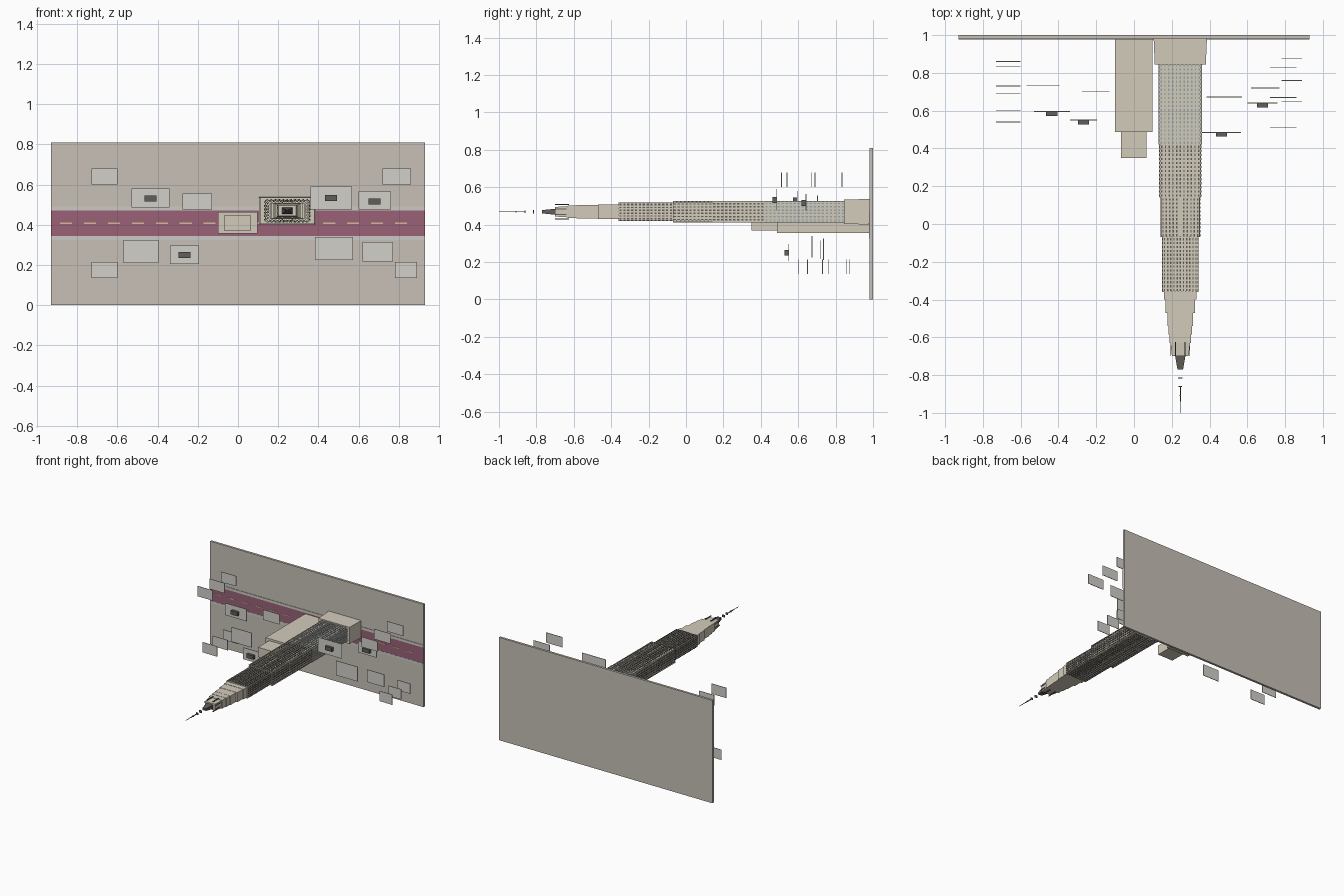
import bpy, bmesh
from mathutils import Vector


def material(name, r, g, b):
    m = bpy.data.materials.new(name)
    m.diffuse_color = (r, g, b, 1)
    return m


GROUND = material("ground", 0.57, 0.53, 0.47)
STONE = material("stone", 0.65, 0.60, 0.50)
ROOF = material("roof", 0.64, 0.63, 0.59)
ROAD = material("road", 0.32, 0.12, 0.18)
KERB = material("kerb", 0.60, 0.59, 0.56)
MARK = material("marking", 0.65, 0.50, 0.32)
DARK = material("dark_metal", 0.12, 0.11, 0.10)
GLASS = material("glass", 0.30, 0.38, 0.42)


def solids(name, parts, mat):
    """Each part: x0, x1, y0, y1, z0, z1 and optional scale of the y0 end."""
    bm = bmesh.new()
    for x0, x1, y0, y1, z0, z1, *taper in parts:
        c = Vector(((x0 + x1) / 2, (y0 + y1) / 2, (z0 + z1) / 2))
        size = (x1 - x0, y1 - y0, z1 - z0)
        for v in bmesh.ops.create_cube(bm, size=1)["verts"]:
            t = taper[0] if taper and v.co.y < 0 else 1
            v.co = c + Vector((v.co.x * size[0] * t, v.co.y * size[1], v.co.z * size[2] * t))
    me = bpy.data.meshes.new(name)
    bm.to_mesh(me)
    bm.free()
    me.materials.append(mat)
    ob = bpy.data.objects.new(name, me)
    bpy.context.collection.objects.link(ob)
    return ob


# Ground slab standing upright, with street, kerbs and lane dashes
solids("ground_slab", [(-0.93, 0.93, 0.982, 1.0, 0, 0.81)], GROUND)
solids("street", [(-0.93, 0.93, 0.979, 0.983, 0.345, 0.47)], ROAD)
solids("pavements", [(-0.93, 0.93, 0.978, 0.983, z, z + 0.02) for z in (0.325, 0.47)], KERB)
solids("lane_dashes", [(-0.885 + i * 0.119, -0.825 + i * 0.119, 0.977, 0.98, 0.404, 0.41)
                       for i in range(15)], MARK)

# Stepped neighbour building
solids("neighbour_block", [(-0.10, 0.097, 0.487, 0.982, 0.355, 0.462),
                           (-0.07, 0.065, 0.35, 0.49, 0.37, 0.446)], STONE)

# Floating roof slabs: x0, x1, z0, z1, y levels
slabs = [
    (-0.73, -0.60, 0.60, 0.68, (0.54, 0.69, 0.835)),
    (-0.73, -0.60, 0.135, 0.215, (0.60, 0.73, 0.86)),
    (0.72, 0.86, 0.60, 0.68, (0.51, 0.67, 0.83)),
    (0.78, 0.89, 0.135, 0.215, (0.65, 0.76, 0.875)),
    (-0.53, -0.34, 0.485, 0.58, (0.595,)),
    (-0.275, -0.13, 0.475, 0.555, (0.703,)),
    (0.36, 0.567, 0.475, 0.59, (0.485,)),
    (0.60, 0.76, 0.475, 0.565, (0.641,)),
    (-0.57, -0.395, 0.21, 0.325, (0.735,)),
    (-0.338, -0.195, 0.205, 0.297, (0.55,)),
    (0.383, 0.573, 0.225, 0.34, (0.673,)),
    (0.62, 0.77, 0.217, 0.315, (0.72,)),
]
solids("roof_slabs", [(a, b, y - 0.002, y + 0.002, c, d)
                      for a, b, c, d, ys in slabs for y in ys], ROOF)
units = [(-0.435, 0.53, 0.595), (0.463, 0.532, 0.485), (0.68, 0.516, 0.641), (-0.267, 0.25, 0.55)]
solids("rooftop_units", [(x - 0.03, x + 0.03, y - 0.023, y, z - 0.015, z + 0.015)
                         for x, z, y in units], DARK)

# Tower body: y0, y1, half width, half depth
CX, CZ = 0.245, 0.469


def ring(y0, y1, hx, hz, taper=1):
    return (CX - hx, CX + hx, y0, y1, CZ - hz, CZ + hz, taper)


solids("tower_base", [ring(0.845, 0.982, 0.141, 0.068, 0.96)], STONE)
sections = [(0.42, 0.85, 0.111, 0.053), (0.14, 0.42, 0.107, 0.052), (-0.07, 0.14, 0.101, 0.050),
            (-0.36, -0.07, 0.092, 0.045)]
solids("tower_shaft", [ring(*s) for s in sections], STONE)
crown = [(-0.40, -0.36, 0.085, 0.040), (-0.47, -0.40, 0.078, 0.038), (-0.54, -0.47, 0.068, 0.036),
         (-0.585, -0.54, 0.063, 0.035), (-0.63, -0.585, 0.058, 0.033)]
solids("tower_setbacks", [ring(*s) for s in crown] + [ring(-0.70, -0.63, 0.052, 0.030, 0.85)], STONE)


# Window grid and thin ribs on all four tower faces
def face_cells(y0, y1, hx, hz, cols, rows, half, out):
    cells = []
    for s in (-1, 1):
        for i in range(cols):
            x, z = CX + hx * (2 * (i + 0.5) / cols - 1), CZ + s * hz
            cells.append((x - half, x + half, y0, y1, z - out, z + out))
        for i in range(rows):
            x, z = CX + s * hx, CZ + hz * (2 * (i + 0.5) / rows - 1)
            cells.append((x - out, x + out, y0, y1, z - half, z + half))
    return cells


low, high = [], []
for y0, y1, hx, hz in sections:
    n = round((y1 - y0) / 0.021)
    for k in range(n):
        y = y0 + (k + 0.5) * (y1 - y0) / n
        cells = face_cells(y - 0.006, y + 0.006, hx, hz, 11, 6, 0.0035, 0.005)
        (low if y > 0.42 else high).extend(cells)
solids("lower_windows", low, GLASS)
solids("upper_windows", high, DARK)
solids("tower_ribs", [c for y0, y1, hx, hz in sections
                      for c in face_cells(y0, y1, hx, hz, 10, 5, 0.002, 0.004)], STONE)
solids("long_fins", [(x - 0.003, x + 0.003, -0.07, 0.845, CZ + s * 0.055 - 0.002, CZ + s * 0.055 + 0.002)
                     for s in (-1, 1) for x in (CX - 0.1, CX - 0.05, CX, CX + 0.05, CX + 0.1)], STONE)

# Crown fins, dark cap and broken mast
fins = []
for s in (-1, 1):
    for t in (-1, 1):
        x, z = CX + t * 0.025, CZ + s * 0.039
        fins.append((x - 0.003, x + 0.003, -0.70, -0.625, z - 0.003, z + 0.003))
        x, z = CX + t * 0.050, CZ + s * 0.015
        fins.append((x - 0.002, x + 0.002, -0.70, -0.64, z - 0.003, z + 0.003))
solids("crown_fins", fins, DARK)
solids("mast_cap", [ring(-0.77, -0.70, 0.027, 0.016, 0.55)], DARK)
solids("mast", [ring(-0.818, -0.812, 0.011, 0.009), ring(-0.863, -0.857, 0.009, 0.008),
                ring(-0.94, -0.86, 0.0025, 0.0025), ring(-1.0, -0.935, 0.0015, 0.0015),
                ring(-0.911, -0.906, 0.005, 0.005)], DARK)
